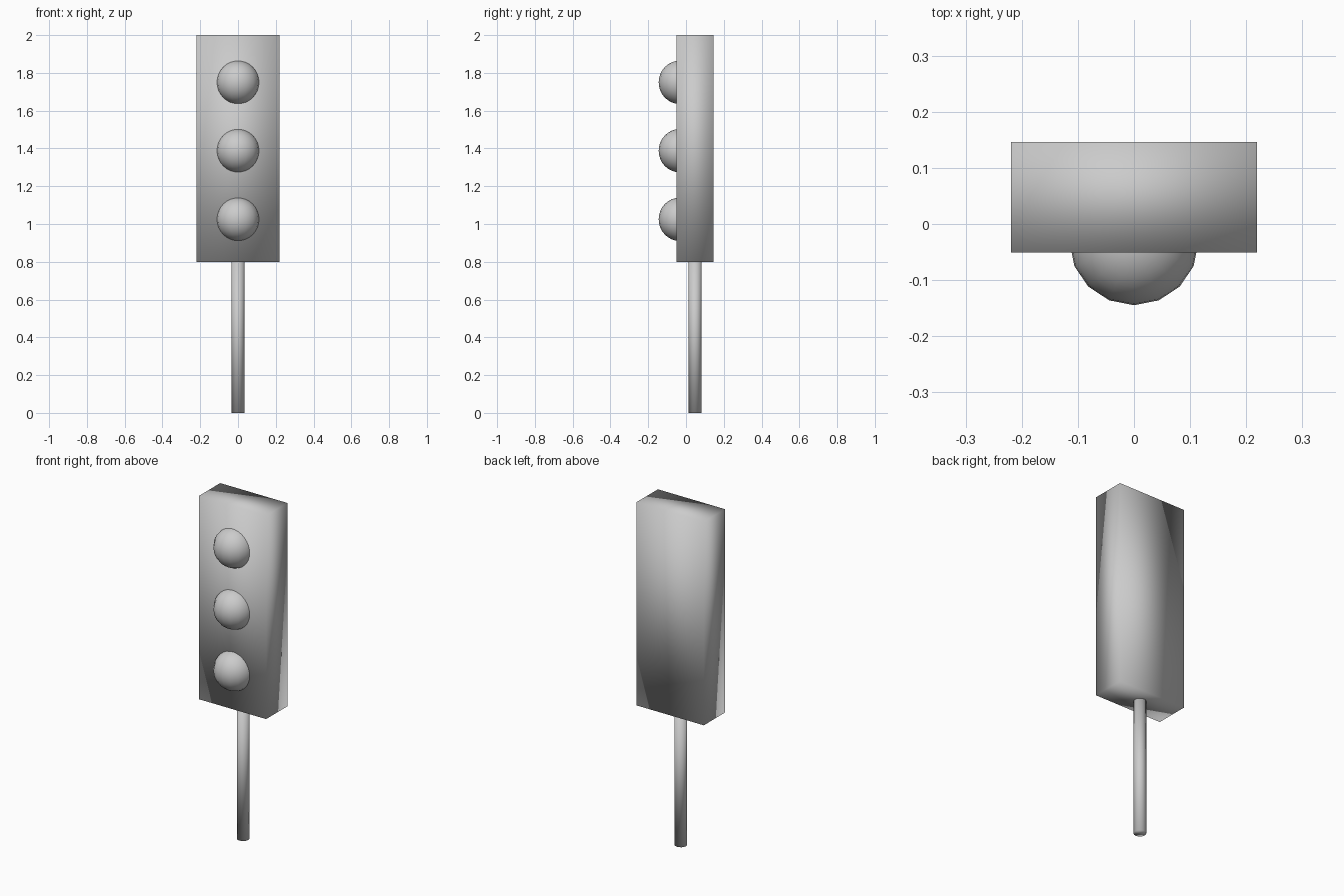
import bpy

if "Cube" in bpy.data.objects:
    bpy.data.objects.remove(bpy.data.objects["Cube"])


def finish(name, scale=(1, 1, 1)):
    """Name the active object, apply its scale and smooth it."""
    obj = bpy.context.object
    obj.name = name
    obj.scale = scale
    bpy.ops.object.transform_apply(location=False, rotation=False, scale=True)
    bpy.ops.object.shade_smooth()
    return obj


BODY_Y = 0.048

# Signal housing: plain box with soft, averaged shading
bpy.ops.mesh.primitive_cube_add(size=1, location=(0, BODY_Y, 1.4))
finish("housing", (0.438, 0.197, 1.2))

# Support pole
bpy.ops.mesh.primitive_cylinder_add(vertices=16, radius=0.034, depth=0.82,
                                    location=(0, BODY_Y, 0.41))
finish("pole")

# Three lamps, half sunk into the front face
for name, z in (("lower_lamp", 1.025), ("middle_lamp", 1.388), ("upper_lamp", 1.75)):
    bpy.ops.mesh.primitive_uv_sphere_add(segments=16, ring_count=16, radius=0.115,
                                         location=(0, -0.032, z))
    finish(name, (1, 0.98, 1))
